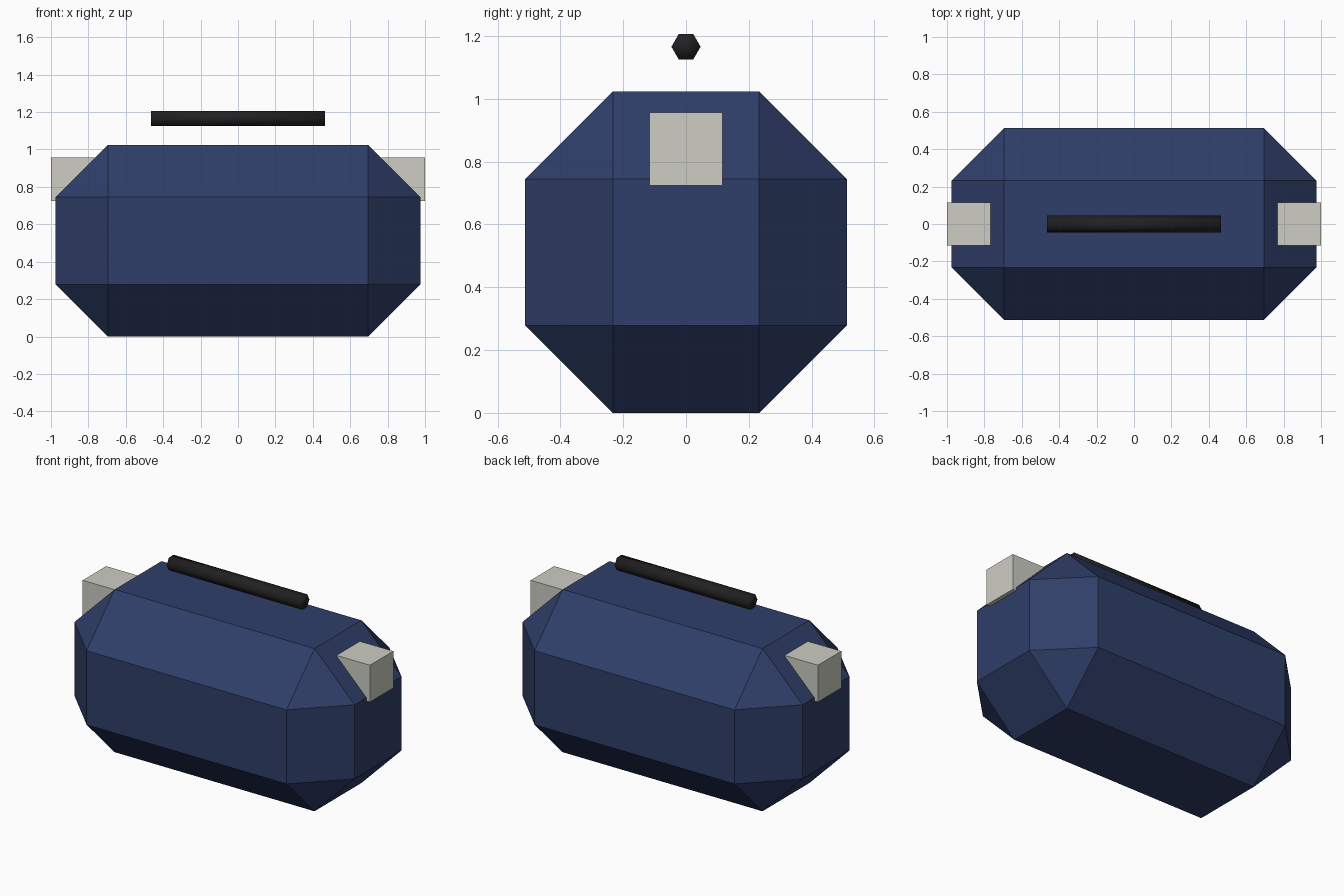
import bpy
import bmesh
import math
from mathutils import Matrix

old = bpy.data.objects.get("Cube")
if old:
    bpy.data.objects.remove(old, do_unlink=True)


def make_material(name, rgb):
    mat = bpy.data.materials.new(name)
    mat.use_nodes = True
    colour = (*rgb, 1.0)
    mat.diffuse_color = colour
    bsdf = mat.node_tree.nodes["Principled BSDF"]
    bsdf.inputs["Base Color"].default_value = colour
    bsdf.inputs["Roughness"].default_value = 0.7
    return mat


def finish(name, bm, mat, smooth=False):
    bmesh.ops.recalc_face_normals(bm, faces=bm.faces)
    for face in bm.faces:
        face.smooth = smooth
    mesh = bpy.data.meshes.new(name)
    bm.to_mesh(mesh)
    bm.free()
    mesh.materials.append(mat)
    obj = bpy.data.objects.new(name, mesh)
    bpy.context.collection.objects.link(obj)
    return obj


def box(name, centre, size, mat, chamfer=0.0):
    bm = bmesh.new()
    matrix = Matrix.Translation(centre) @ Matrix.Diagonal((*size, 1.0))
    bmesh.ops.create_cube(bm, size=1.0, matrix=matrix)
    if chamfer:
        bmesh.ops.bevel(bm, geom=bm.edges[:], offset=chamfer, offset_type='OFFSET',
                        segments=1, profile=0.5, affect='EDGES')
    return finish(name, bm, mat)


navy = make_material("navy blue", (0.029, 0.049, 0.142))
pale_grey = make_material("pale warm grey", (0.61, 0.61, 0.55))
black = make_material("soft black", (0.015, 0.015, 0.015))

# Chamfered body
box("body", (0, 0, 0.512), (1.95, 1.024, 1.024), navy, chamfer=0.279)

# Block at each upper end
for side, label in ((1, "left"), (-1, "right")):
    box(label + "_end_block", (side * 0.884, 0, 0.84), (0.232, 0.232, 0.232), pale_grey)

# Six-sided handle bar floating above the body, points facing front and back
bm = bmesh.new()
turn = Matrix.Translation((0, 0, 1.166)) @ Matrix.Rotation(math.pi / 2, 4, 'Y')
turn = turn @ Matrix.Rotation(math.pi / 2, 4, 'Z')
bmesh.ops.create_cone(bm, cap_ends=True, segments=6, radius1=0.0465, radius2=0.0465,
                      depth=0.93, matrix=turn)
# Make sure a corner, not a flat, points to the front
widest = max(abs(v.co.y) for v in bm.verts)
if widest < 0.045:
    bmesh.ops.rotate(bm, verts=bm.verts, cent=(0, 0, 1.166),
                     matrix=Matrix.Rotation(math.pi / 6, 3, 'X'))
finish("handle_bar", bm, black, smooth=True)
